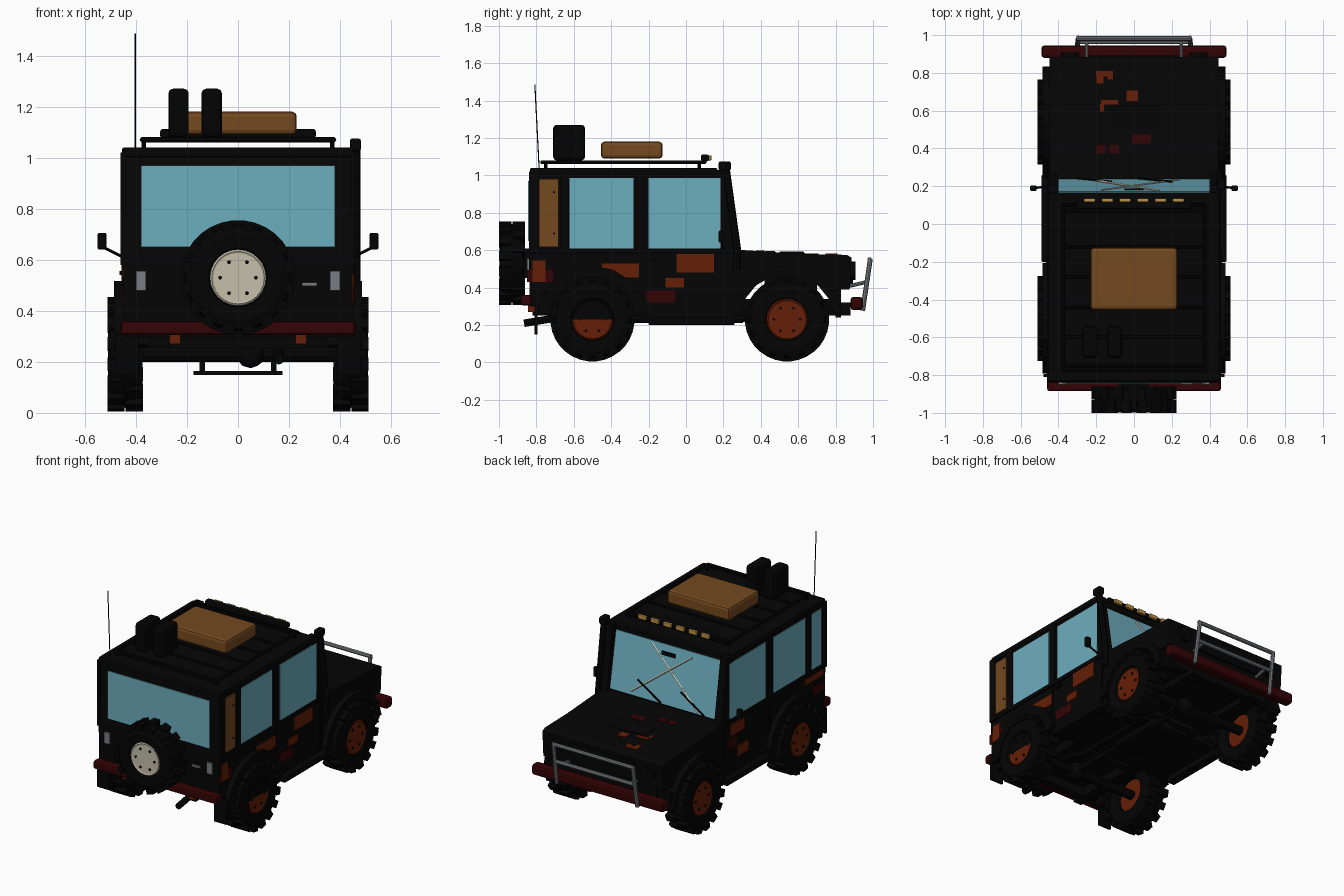
import bpy, bmesh
from math import pi, sin, cos
from mathutils import Vector, Matrix

cube = bpy.data.objects.get("Cube")
if cube:
    bpy.data.objects.remove(cube, do_unlink=True)


def material(name, r, g, b):
    m = bpy.data.materials.new(name)
    m.use_nodes = True
    m.diffuse_color = (r, g, b, 1)
    m.node_tree.nodes["Principled BSDF"].inputs["Base Color"].default_value = (r, g, b, 1)
    return m


BLACK = material("body black", .0016, .0016, .0016)
RUBBER = material("rubber black", .0012, .0012, .0012)
GLASS = material("window glass", .15, .42, .51)
RUST = material("rust orange", .125, .013, .002)
RED = material("dark red", .034, .001, .0014)
BROWN = material("wood brown", .175, .067, .013)
GREY = material("steel grey", .19, .2, .22)
CREAM = material("cream", .56, .52, .4)
AMBER = material("lamp amber", .5, .29, .06)


def finish(name, bm, *mats):
    bmesh.ops.recalc_face_normals(bm, faces=bm.faces)
    me = bpy.data.meshes.new(name)
    bm.to_mesh(me)
    bm.free()
    for m in mats:
        me.materials.append(m)
    ob = bpy.data.objects.new(name, me)
    bpy.context.collection.objects.link(ob)
    return ob


def box(name, xs, ys, zs, mat, bevel=0):
    bm = bmesh.new()
    lo, hi = Vector((xs[0], ys[0], zs[0])), Vector((xs[1], ys[1], zs[1]))
    bmesh.ops.create_cube(bm, size=1, matrix=Matrix.Translation((lo + hi) / 2) @ Matrix.Diagonal((*(hi - lo), 1)))
    if bevel:
        bmesh.ops.bevel(bm, geom=bm.edges[:], offset=bevel, segments=2, affect='EDGES', profile=.5)
    return finish(name, bm, mat)


def pair(name, xs, ys, zs, mat, bevel=0):
    box("left_" + name, xs, ys, zs, mat, bevel)
    box("right_" + name, (-xs[1], -xs[0]), ys, zs, mat, bevel)


def tube(name, pts, r, mat, n=8):
    bm = bmesh.new()
    for a, b in zip(pts, pts[1:]):
        a, b = Vector(a), Vector(b)
        rot = (b - a).to_track_quat('Z', 'Y').to_matrix().to_4x4()
        bmesh.ops.create_cone(bm, cap_ends=True, segments=n, radius1=r, radius2=r, depth=(b - a).length + r * .6,
                              matrix=Matrix.Translation((a + b) / 2) @ rot)
    return finish(name, bm, mat)


def extrude_side(name, profile, x0, x1, mat):
    # side outline of (y, z) points, extruded across x
    bm = bmesh.new()
    f = bm.faces.new([bm.verts.new((x0, y, z)) for y, z in profile])
    new = bmesh.ops.extrude_face_region(bm, geom=[f])["geom"]
    bmesh.ops.translate(bm, verts=[v for v in new if isinstance(v, bmesh.types.BMVert)], vec=(x1 - x0, 0, 0))
    return finish(name, bm, mat)


def lathe(name, profile, mat, n=32):
    # profile of (radius, x) points turned about the x axis
    bm = bmesh.new()
    vs = [bm.verts.new((x, 0, r)) for r, x in profile]
    es = [bm.edges.new(e) for e in zip(vs, vs[1:])]
    bmesh.ops.spin(bm, geom=vs + es, cent=(0, 0, 0), axis=(1, 0, 0), angle=2 * pi, steps=n)
    bmesh.ops.remove_doubles(bm, verts=bm.verts, dist=.0005)
    return finish(name, bm, mat)


def wheel(name, place, rim_mat, half=False):
    # tyre, staggered tread blocks, rim and bolts, outer side at +x
    w = .065
    parts = [lathe(name + "_tyre", [(.112, -w), (.17, -w - .003), (.2, -w + .008), (.21, 0), (.2, w - .008),
                                    (.17, w + .003), (.115, w), (.108, w - .02), (.108, -w + .02), (.112, -w)], RUBBER)]
    bm = bmesh.new()
    for i in range(32):
        side = 1 if i % 2 else -1
        m = Matrix.Rotation(i * pi / 16, 4, 'X') @ Matrix.Translation((side * .036, 0, .205))
        bmesh.ops.create_cube(bm, size=1, matrix=m @ Matrix.Diagonal((.068, .047, .038, 1)))
    parts.append(finish(name + "_tread", bm, RUBBER))
    rim = lathe(name + "_rim", [(.11, -.04), (.11, w - .012), (.103, w - .006), (.097, w - .01),
                                (0, w - .01), (0, -.04), (.11, -.04)], rim_mat, 24)
    rim.data.materials.append(RUBBER)
    if half:
        for f in rim.data.polygons:
            f.material_index = int(f.center.z > -.005)
    parts.append(rim)
    bm = bmesh.new()
    for i in range(6):
        m = Matrix.Rotation(i * pi / 3, 4, 'X') @ Matrix.Translation((w - .01, .07, 0)) @ Matrix.Rotation(pi / 2, 4, 'Y')
        bmesh.ops.create_cone(bm, cap_ends=True, segments=6, radius1=.008, radius2=.008, depth=.012, matrix=m)
    parts.append(finish(name + "_bolts", bm, RUBBER))
    for p in parts:
        p.matrix_world = place


# wheels, arches and mud flaps
for end, y, gap in (("front", .54, .25), ("rear", -.5, .232)):
    for side, s in (("left", 1), ("right", -1)):
        turn = Matrix.Rotation(0 if s > 0 else pi, 4, 'Z')
        wheel(f"{side}_{end}_wheel", Matrix.Translation((s * .442, y, .23)) @ turn, RUST, s > 0 and end == "rear")
        arc = [(y + r * cos(a), .23 + r * sin(a) * .97) for r, order in ((.295, 1), (gap, -1))
               for a in [pi * (.04 + .92 * k / 8) for k in range(9)][::order]]
        extrude_side(f"{side}_{end}_flare", arc, s * .35, s * .485, BLACK)
    tube(end + "_axle", [(-.4, y, .23), (.4, y, .23)], .03, BLACK, 10)
    bm = bmesh.new()
    bmesh.ops.create_icosphere(bm, subdivisions=2, radius=.06, matrix=Matrix.Translation((.05, y, .235)))
    finish(end + "_differential", bm, BLACK)
pair("rear_mud_flap", (.39, .48), (-.81, -.795), (.15, .32), RUBBER)
pair("front_mud_flap", (.39, .47), (.8, .83), (.24, .36), RUBBER)
wheel("spare_wheel", Matrix.Translation((0, -.93, .53)) @ Matrix.Rotation(-pi / 2, 4, 'Z'), CREAM)
box("spare_mount", (-.08, .08), (-.9, -.84), (.45, .61), BLACK)

# body shell with open wheel arches
extrude_side("body_shell", [(-.835, .3), (-.76, .3), (-.74, .38), (-.64, .48), (-.38, .48), (-.26, .38), (-.24, .24),
                            (.26, .24), (.3, .36), (.4, .46), (.68, .46), (.77, .39), (.875, .39), (.885, .56),
                            (.86, .575), (.62, .58), (.235, .605), (.165, 1.0), (.16, 1.035), (-.825, 1.035), (-.84, .6)],
             -.448, .448, BLACK)
box("hood_scoop", (-.13, .13), (.5, .63), (.57, .592), BLACK, .004)
box("roof_panel", (-.455, .455), (-.835, .168), (1.0, 1.04), BLACK, .01)
for side, s in (("left", 1), ("right", -1)):
    extrude_side(side + "_windscreen_pillar", [(.2, .59), (.275, .59), (.205, 1.03), (.14, 1.03)], s * .4, s * .452, BLACK)
pair("waist_rail", (.44, .46), (-.84, .24), (.58, .605), BLACK)
pair("rock_slider", (.43, .49), (-.2, .26), (.2, .24), BLACK, .006)
for i, y in enumerate((-.815, -.65, -.24)):
    pair(f"pillar_{i}", (.44, .46), (y - .025, y + .025), (.59, 1.02), BLACK)
for i, y in enumerate((-.245, .23)):
    pair(f"door_edge_{i}", (.44, .456), (y - .006, y + .006), (.26, .6), BLACK)
pair("door_handle", (.45, .465), (-.21, -.15), (.54, .555), RUBBER)

# side and rear glass, one rear side window boarded up
for name, ys in (("rear_door_window", (-.622, -.28)), ("front_door_window", (-.2, .185))):
    pair(name, (.446, .4535), ys, (.61, .985), GLASS)
box("right_quarter_window", (-.453, -.446), (-.79, -.68), (.61, .985), GLASS)
box("left_window_board", (.446, .458), (-.787, -.683), (.617, .98), BROWN)
for z in (.69, .91):
    tube("board_nail", [(.455, -.705, z), (.461, -.705, z)], .006, RUBBER)
box("rear_window", (-.38, .38), (-.845, -.838), (.65, .97), GLASS)
pair("tail_lamp", (.36, .4), (-.85, -.835), (.48, .555), GREY)
box("tailgate_handle", (.25, .31), (-.85, -.835), (.497, .51), GREY)


def on_screen(x, z, off):
    # point on the sloping windscreen
    return (x, .235 - (z - .605) * .07 / .395 + off, z)


# windscreen, crossed tape strips, wipers and inner mirror
extrude_side("windscreen", [on_screen(0, z, o)[1:] for z, o in ((.615, -.004), (.615, .004), (.985, .004), (.985, -.004))],
             -.4, .4, GLASS)
tube("tape_strip_a", [on_screen(.13, .97, .006), on_screen(-.25, .63, .006)], .0065, CREAM, 4)
tube("tape_strip_b", [on_screen(-.17, .95, .006), on_screen(.24, .64, .006)], .005, CREAM, 4)
for x in (.1, -.22):
    tube("wiper", [on_screen(x - .08, .62, .01), on_screen(x + .1, .72, .01)], .006, RUBBER, 6)
box("mirror_patch", (-.05, .05), (.165, .187), (.915, .94), RUBBER)

# rust patches on both flanks and the hood
for ys, zs, mat in (((-.05, .15), (.48, .585), RUST), ((-.11, -.01), (.4, .45), RUST), ((-.21, -.06), (.32, .385), RED),
                    ((-.45, -.25), (.455, .53), RUST), ((-.82, -.75), (.43, .545), RUST), ((-.85, -.71), (.43, .495), RED)):
    box("left_flank_patch", (.445, .452 + (.002 if mat is RUST else 0)), ys, zs, mat)
for ys, zs, mat in (((.02, .17), (.49, .57), RUST), ((.1, .2), (.41, .48), RED), ((-.02, .1), (.33, .4), RUST),
                    ((-.82, -.62), (.53, .57), RUST), ((-.83, -.7), (.43, .49), RED)):
    box("right_flank_patch", (-.453, -.445), ys, zs, mat)
for x, y, w, d, mat in ((-.155, .795, .09, .03, RUST), (-.18, .765, .035, .04, RUST), (-.125, .775, .03, .02, RUST),
                        (-.01, .68, .06, .055, RUST), (-.13, .645, .09, .025, RUST), (-.17, .615, .02, .04, RUST),
                        (.04, .45, .1, .05, RED), (-.175, .397, .05, .045, RED), (-.105, .397, .05, .045, RED)):
    top = .581 - .065 * min(0, y - d / 2 - .62)
    box("hood_patch", (x - w / 2, x + w / 2), (y - d / 2, y + d / 2), (top - .007, top + .002), mat)

# nose, bumpers and bull bar
box("grille", (-.24, .24), (.87, .892), (.42, .54), RUBBER)
for s in (1, -1):
    tube("headlamp", [(s * .34, .87, .49), (s * .34, .892, .49)], .05, RUBBER, 16)
    tube("bull_bar_upright", [(s * .3, .945, .28), (s * .295, .985, .55)], .013, GREY)
    tube("bull_bar_brace", [(s * .25, .73, .43), (s * .25, .88, .41), (s * .25, .965, .43)], .01, GREY)
for z, y in ((.55, .982), (.43, .966)):
    tube("bull_bar_rail", [(-.3, y, z), (.3, y, z)], .013, GREY)
box("nose_valance", (-.36, .36), (.78, .83), (.28, .4), BLACK)
box("front_bumper", (-.49, .49), (.88, .945), (.28, .35), RED, .015)
box("rear_bumper", (-.46, .46), (-.885, -.825), (.305, .36), RED, .012)
pair("bumper_hanger", (.225, .268), (-.845, -.8), (.27, .31), RUST)

# chassis underneath
box("rear_floor", (-.35, .35), (-.82, -.22), (.31, .5), BLACK)
box("front_floor", (-.35, .35), (.25, .78), (.29, .34), BLACK)
box("engine_bay", (-.35, .35), (.42, .7), (.3, .48), BLACK)
pair("chassis_rail", (.2, .26), (-.82, .88), (.25, .32), BLACK)
for i, y in enumerate((-.75, -.3, .05, .3, .84)):
    box(f"crossmember_{i}", (-.26, .26), (y - .025, y + .025), (.25, .31), BLACK)
box("gearbox", (-.09, .09), (-.08, .3), (.21, .32), BLACK, .02)
box("skid_plate", (-.175, .175), (.5, .6), (.148, .165), BLACK)
pair("skid_plate_arm", (.13, .15), (.53, .56), (.16, .24), BLACK)
tube("drive_shaft", [(.05, -.5, .235), (.05, .54, .235)], .02, BLACK)
tube("exhaust", [(.16, .3, .23), (.16, -.3, .23), (.16, -.46, .28), (.16, -.74, .23), (.16, -.86, .21)], .02, BLACK)

# roof rack, lamps and luggage
tube("rack_rim", [(-.375, -.77, 1.07), (.375, -.77, 1.07), (.375, .1, 1.07), (-.375, .1, 1.07), (-.375, -.77, 1.07)], .01, BLACK)
for i, y in enumerate((-.75, -.6, -.44, -.28, -.12, .07)):
    tube(f"rack_slat_{i}", [(-.375, y, 1.07), (.375, y, 1.07)], .009, BLACK)
    if i in (0, 5):
        for x in (-.37, .37):
            tube("rack_post", [(x, y, 1.03), (x, y, 1.07)], .009, BLACK)
box("lamp_bar", (-.305, .305), (.08, .122), (1.075, 1.112), BLACK, .01)
for i in range(6):
    x = (i - 2.5) * .094
    box(f"roof_lamp_{i}", (x - .03, x + .03), (.115, .136), (1.08, 1.107), AMBER, .004)
box("roof_crate", (-.23, .23), (-.455, -.125), (1.09, 1.18), BROWN, .018)
for x in (-.233, -.103):
    box("fuel_can", (x - .04, x + .04), (-.71, -.54), (1.08, 1.27), RUBBER, .018)

# snorkel, aerial and mirrors
tube("snorkel_pipe", [(.46, .27, .5), (.46, .275, .6), (.46, .215, 1.03)], .02, BLACK)
box("snorkel_head", (.438, .482), (.175, .24), (1.025, 1.075), BLACK, .01)
tube("aerial", [(-.402, -.785, 1.03), (-.402, -.808, 1.485)], .003, BLACK, 6)
for s in (1, -1):
    tube("mirror_arm", [(s * .45, .2, .61), (s * .53, .19, .65)], .006, BLACK)
pair("wing_mirror", (.515, .55), (.175, .203), (.64, .705), BLACK, .006)
